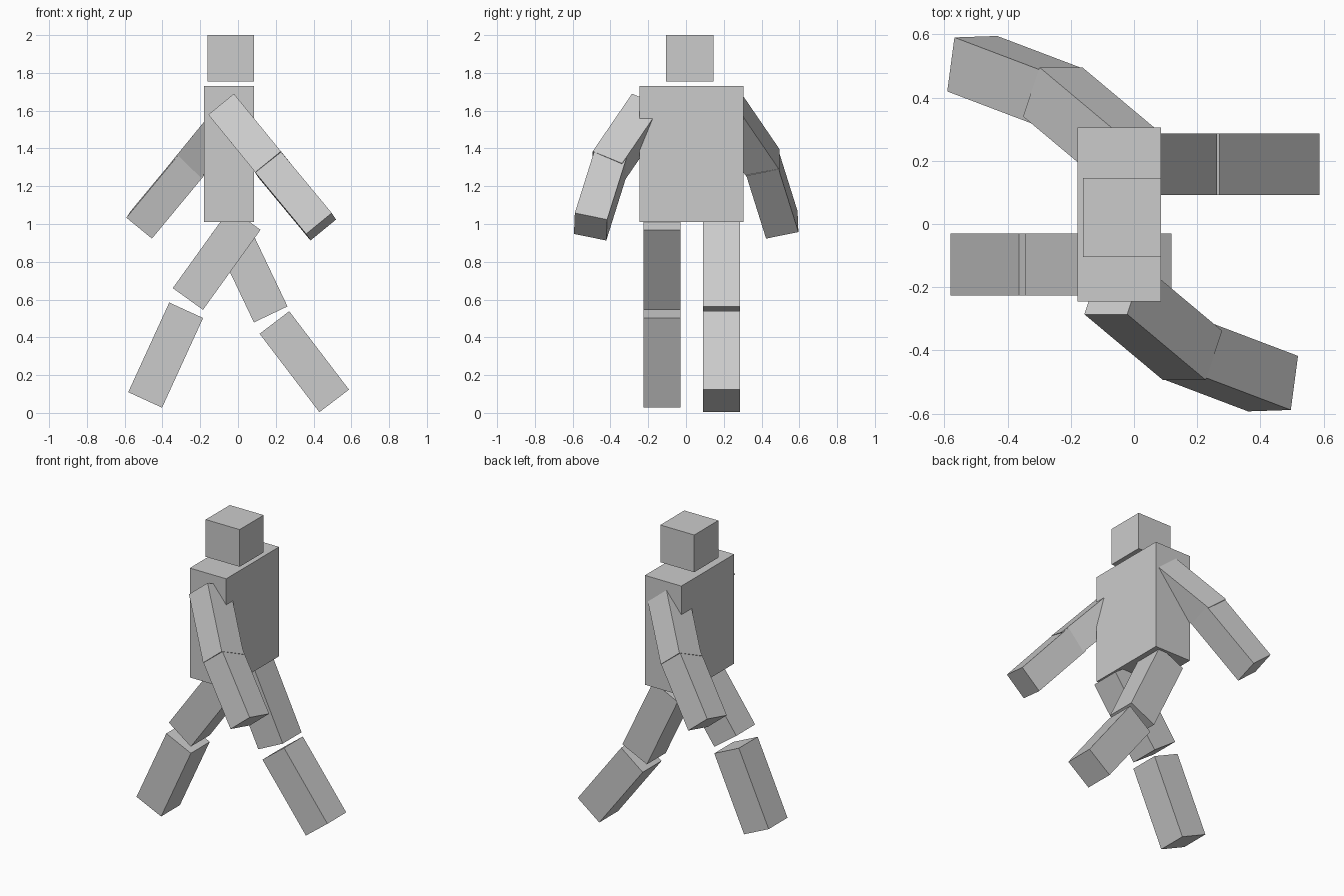
import bpy
from mathutils import Vector, Matrix

cube = bpy.data.objects.get("Cube")
if cube:
    bpy.data.objects.remove(cube, do_unlink=True)

# One plain grey for the whole figure
grey = bpy.data.materials.new("plain grey")
grey.use_nodes = True
colour = (0.6, 0.6, 0.6, 1)
grey.diffuse_color = colour
grey.node_tree.nodes["Principled BSDF"].inputs["Base Color"].default_value = colour


def block(name, centre, size, axis=(0, 0, 1), side=(0, 1, 0)):
    """Box whose local z follows axis and whose local y leans towards side."""
    z = Vector(axis).normalized()
    x = Vector(side).cross(z).normalized()
    y = z.cross(x)
    bpy.ops.mesh.primitive_cube_add(size=1)
    ob = bpy.context.object
    ob.name = ob.data.name = name
    turn = Matrix((x, y, z)).transposed().to_4x4()
    ob.matrix_world = Matrix.Translation(centre) @ turn @ Matrix.Diagonal((*size, 1))
    ob.data.materials.append(grey)
    return ob


# Head and torso
block("head", (-0.038, 0.02, 1.878), (0.247, 0.25, 0.245))
block("torso", (-0.047, 0.03, 1.37), (0.265, 0.55, 0.72))

# Legs in mid stride, leaning only in the walking plane
LEG = (0.197, 0.196, 0.522)
block("right_thigh", (-0.113, -0.128, 0.815), LEG, axis=(0.584, 0, 0.812))
block("right_shin", (-0.383, -0.128, 0.306), LEG, axis=(0.416, 0, 0.909))
block("left_thigh", (0.061, 0.189, 0.757), LEG, axis=(-0.43, 0, 0.903))
block("left_shin", (0.351, 0.189, 0.271), LEG, axis=(-0.606, 0, 0.795))

# Arms swing out in opposite directions: the left is the right one turned half round
ARM = (0.175, 0.176, 0.445)
arm_parts = (
    ("upper_arm", (0.061, -0.312, 1.45), (-0.559, 0.468, 0.685), (0.296, 0.884, -0.363)),
    ("forearm", (0.302, -0.453, 1.152), (-0.62, 0.235, 0.748), (0.14, 0.966, -0.21)),
)
half_turn = Matrix.Translation((-0.072, 0.002, 0.01)) @ Matrix.Diagonal((-1, -1, 1, 1))
for part, centre, axis, side in arm_parts:
    right = block("right_" + part, centre, ARM, axis, side)
    left = block("left_" + part, centre, ARM, axis, side)
    left.matrix_world = half_turn @ right.matrix_world.copy()
